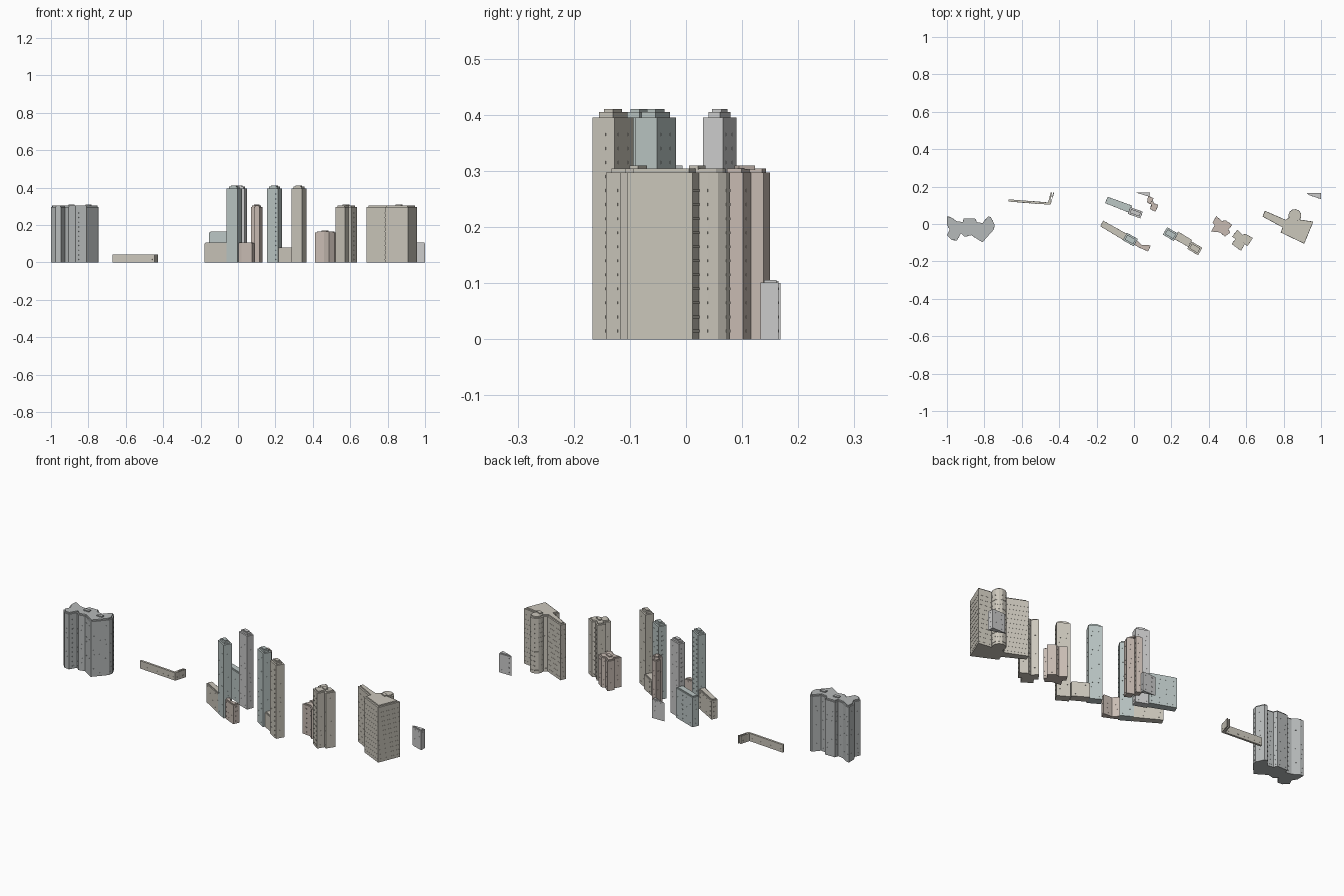
import bpy, bmesh, math
from mathutils import Vector, Matrix

if "Cube" in bpy.data.objects:
    bpy.data.objects.remove(bpy.data.objects["Cube"])

def material(name, rgb):
    m = bpy.data.materials.new(name)
    m.diffuse_color = (*rgb, 1)
    m.use_nodes = True
    m.node_tree.nodes["Principled BSDF"].inputs["Base Color"].default_value = m.diffuse_color
    return m

GREY = material("grey", (.47, .49, .49))
PALE = material("pale_grey", (.58, .58, .56))
BEIGE = material("beige", (.60, .57, .50))
TEAL = material("teal_grey", (.50, .57, .56))
PINK = material("pink_stone", (.58, .50, .45))

def rect(cx, cy, length, width, deg):
    """Corners of a rotated rectangle."""
    r = Matrix.Rotation(math.radians(deg), 2)
    return [tuple(Vector((cx, cy)) + r @ Vector((sx * length / 2, sy * width / 2)))
            for sx, sy in ((-1, -1), (1, -1), (1, 1), (-1, 1))]

def block(bm, pos, size, angle):
    mat = (Matrix.Translation(pos) @ Matrix.Rotation(angle, 4, 'Z')
           @ Matrix.Diagonal((*size, 1)))
    bmesh.ops.create_cube(bm, size=1, matrix=mat)

def building(name, pts, height, mat, step=.007, inset=.008, roof=(), angle=0, bands=False):
    """Extruded footprint, set-back crown, facade windows and rooftop boxes."""
    area = sum(a[0] * b[1] - b[0] * a[1] for a, b in zip(pts, pts[1:] + pts[:1]))
    if area < 0:
        pts = pts[::-1]
    bm = bmesh.new()
    base = bm.faces.new([bm.verts.new((x, y, 0)) for x, y in pts])
    def raise_face(f, dz):
        ext = bmesh.ops.extrude_face_region(bm, geom=[f])["geom"]
        bmesh.ops.translate(bm, vec=(0, 0, dz),
                            verts=[v for v in ext if isinstance(v, bmesh.types.BMVert)])
        return next(f for f in ext if isinstance(f, bmesh.types.BMFace))
    top = raise_face(base, height)
    # extrude keeps the base face, so the body is closed
    bmesh.ops.recalc_face_normals(bm, faces=bm.faces[:])
    if step:
        bmesh.ops.inset_region(bm, faces=[top], thickness=inset, use_even_offset=True)
        old = top
        top = raise_face(old, step)
        if old.is_valid:
            bm.faces.remove(old)
        bmesh.ops.recalc_face_normals(bm, faces=bm.faces[:])
    # windows
    for a, b in zip(pts, pts[1:] + pts[:1]):
        a, b = Vector(a), Vector(b)
        d = b - a
        if d.length < .016:
            continue
        n = 1 if bands else max(1, int(d.length / .03))
        w = d.length * .96 if bands else .009
        for k in range(int(height / .025)):
            for i in range(n):
                p = a + d * (i + .5) / n
                block(bm, (p.x, p.y, .015 + k * .025), (w, .0014, .005),
                      math.atan2(d.y, d.x))
    # rooftop plant rooms
    for x, y in roof:
        block(bm, (x, y, height + step + .002), (.032, .018, .007), math.radians(angle))
    mesh = bpy.data.meshes.new(name)
    bm.to_mesh(mesh)
    bm.free()
    mesh.materials.append(mat)
    bpy.context.collection.objects.link(bpy.data.objects.new(name, mesh))

# curved block at far left
building("scalloped_block",
         [(-1, .04), (-.98, .037), (-.947, .015), (-.915, .01), (-.91, .03), (-.85, .03),
          (-.84, .01), (-.81, .005), (-.78, .04), (-.765, .037), (-.745, -.005), (-.75, -.03),
          (-.81, -.098), (-.87, -.06), (-.905, -.068), (-.925, -.05), (-.947, -.088),
          (-.975, -.085), (-1, -.06), (-.985, -.03), (-1, -.005)],
         .297, GREY, inset=.006, roof=[(-.89, -.015), (-.80, -.03)])

# low thin wing
building("low_wing",
         [(-.67, .132), (-.46, .115), (-.455, .13), (-.445, .168), (-.438, .168), (-.448, .122),
          (-.44, .122), (-.432, .168), (-.427, .168), (-.447, .103), (-.67, .12)],
         .042, BEIGE, step=0)

# slim towers
for name, c, s, deg, mat in (("rear_tower", (.007, .06), (.071, .038), -20, PALE),
                             ("centre_tower", (-.02, -.083), (.067, .045), -30, TEAL),
                             ("teal_tower", (.195, -.054), (.067, .045), -30, TEAL),
                             ("east_tower", (.325, -.13), (.067, .045), -30, BEIGE)):
    building(name, rect(*c, *s, deg), .395, mat, step=.01, roof=[c], angle=deg)

# slabs joined to the towers
building("rear_slab", [(-.14, .145), (-.01, .098), (-.025, .06), (-.155, .112)],
         .16, TEAL, step=.005, inset=.005)
building("west_slab", [(-.165, .018), (-.035, -.055), (-.05, -.09), (-.18, -.012)],
         .101, BEIGE, step=.005, inset=.005)
building("link_slab", [(.235, -.04), (.31, -.085), (.29, -.122), (.215, -.08)],
         .077, BEIGE, step=.004, inset=.005)
building("stepped_annex", [(.01, -.08), (.04, -.112), (.09, -.114), (.075, -.147),
                           (.02, -.122), (-.005, -.105)],
         .101, PINK, step=.005, inset=.004)

# stepped tower and wedge at the rear
building("rear_stepped_tower", [(.075, .15), (.105, .138), (.095, .116), (.13, .102), (.115, .066),
                                (.085, .08), (.093, .104), (.07, .116)],
         .297, PINK, inset=.005, roof=[(.1, .105)], angle=-65)
building("rear_wedge", [(.01, .168), (.085, .168), (.082, .146)], .1, PALE, step=.004, inset=.003)

# paired notched blocks
building("notched_low_block",
         [(.44, .042), (.47, .015), (.49, .02), (.525, -.005), (.505, -.03), (.515, -.045),
          (.487, -.067), (.46, -.045), (.412, -.04), (.432, -.005), (.42, .008)],
         .16, PINK, step=.005, inset=.006, roof=[(.465, -.01)], angle=-30)
building("notched_high_block",
         [(.553, -.03), (.58, -.058), (.597, -.053), (.635, -.075), (.607, -.118), (.592, -.108),
          (.572, -.143), (.522, -.107), (.543, -.08), (.525, -.068)],
         .297, BEIGE, inset=.007, roof=[(.578, -.085)], angle=-30)

# large block with round bay
bay = [(.86 + .034 * math.cos(t), .045 + .034 * math.sin(t))
       for t in (math.radians(200 - 30 * i) for i in range(9))]
building("large_block",
         [(.70, .07), (.81, .022)] + bay + [(.958, .012), (.91, -.105), (.785, -.045),
                                            (.795, -.018), (.688, .04)],
         .297, BEIGE, inset=.008, roof=[(.86, .02)], angle=-25, bands=True)

# small wedge at far right
building("east_wedge", [(.925, .165), (1, .165), (1, .133), (.935, .155)],
         .101, PALE, step=.005, inset=.004)
